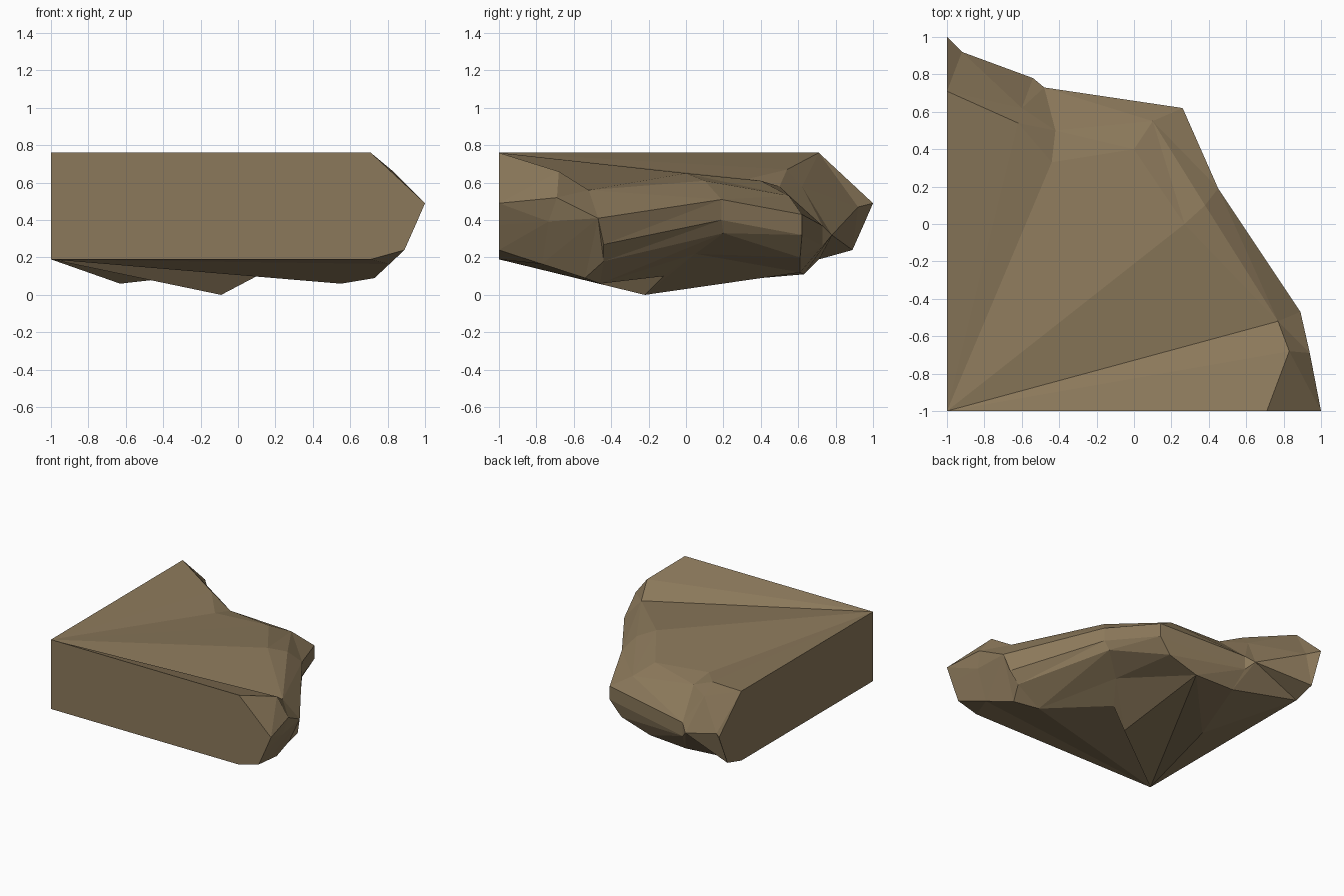
import bpy, bmesh
from mathutils import Vector

if "Cube" in bpy.data.objects:
    bpy.data.objects.remove(bpy.data.objects["Cube"])

N = None  # repeat the previous point of the section


def lower(p):
    return (p[0], p[1], p[2] - .11)


def mid(p, q):
    return tuple((Vector(p) + Vector(q)) / 2)


# Both straight walls share one end profile (distance along wall, height)
profile = [(.71, .76), (1, .49), (.95, .375), (.89, .24), (.71, .19)]
rim, *edge = [(a, -1, z) for a, z in profile]
front_wall = [N, rim, N, *edge, N]
rim, *edge = [(-1, a, z) for a, z in profile]
back_wall = [N, rim, N, *edge, N]
TOP, BOT = (-1, -1, profile[0][1]), (-1, -1, profile[-1][1])

# Points shared by neighbouring sections
notch_rim, notch, foot = (.77, -.52, .56), (.89, -.47, .41), (.73, -.54, .09)
nose, shoulder, cleft = (.45, .19, .51), (.26, .62, .43), (-.48, .73, .37)
under, bump = (-.44, .63, .11), (-.63, .05, .06)

# Sections swept round the corner. Rows: top crease, rim, lip, widest,
# mid, low, under rim, underside crease
front_lobe = [N, (.83, -.68, .66), N, (.94, -.69, .52), mid(front_wall[4], notch),
              mid(front_wall[5], foot), N, N]
notch_front = [N, notch_rim, N, notch, N, N, foot, N]
notch_back = [N, notch_rim, N, notch, (.85, -.44, .27), (.77, -.44, .18), (.55, -.46, .06), N]
middle = [N, (.27, 0, .65), (.38, .1, .61), nose, lower(nose), (.41, .2, .33),
          (.22, .05, .22), (-.09, -.22, 0)]
groove = middle[:-1] + [(.1, -.12, .1)]
back_lobe = [(0, .4, .61), (.1, .55, .53), N, shoulder, lower(shoulder), (.16, .61, .2),
             (-.1, .61, .12), N]
cleft_front = [(-.44, .33, .62), (-.42, .5, .58), N, cleft, lower(cleft), N, under, bump]
cleft_back = [N, (-.62, .54, .67), (-.6, .62, .58), (-.54, .78, .32), N, N, under, bump]
back_tip = back_wall[:2] + [(-.92, .92, .47), N, N] + back_wall[5:]
sections = [front_wall, front_lobe, notch_front, notch_back, groove, middle,
            back_lobe, cleft_front, cleft_back, back_tip, back_wall]


def fill(section):
    pts = [TOP]
    for p in section:
        pts.append(p or pts[-1])
    return pts + [BOT]


bm = bmesh.new()
verts = {}


def vert(p):
    if p not in verts:
        verts[p] = bm.verts.new(p)
    return verts[p]


def face(*points):
    points = list(dict.fromkeys(points))
    if len(points) > 2:
        vs = [vert(p) for p in points]
        if not bm.faces.get(vs):
            bm.faces.new(vs)


def quad(a, b, c, d):
    # split along the shorter diagonal
    if (Vector(a) - Vector(c)).length <= (Vector(b) - Vector(d)).length:
        face(a, b, c)
        face(a, c, d)
    else:
        face(a, b, d)
        face(b, c, d)


# Rocky surface between neighbouring sections
cols = [fill(s) for s in sections]
for left, right in zip(cols, cols[1:]):
    for a, b, c, d in zip(left, left[1:], right[1:], right):
        quad(a, b, c, d)

# Two flat vertical walls
face(*cols[0])
face(*cols[-1])

bmesh.ops.recalc_face_normals(bm, faces=bm.faces[:])
mesh = bpy.data.meshes.new("rock_ledge")
bm.to_mesh(mesh)
bm.free()

# Single brown stone colour
stone = bpy.data.materials.new("brown stone")
stone.diffuse_color = (.26, .19, .104, 1)
stone.use_nodes = True
stone.node_tree.nodes["Principled BSDF"].inputs["Base Color"].default_value = stone.diffuse_color
mesh.materials.append(stone)
rock = bpy.data.objects.new("rock_ledge", mesh)
bpy.context.collection.objects.link(rock)
